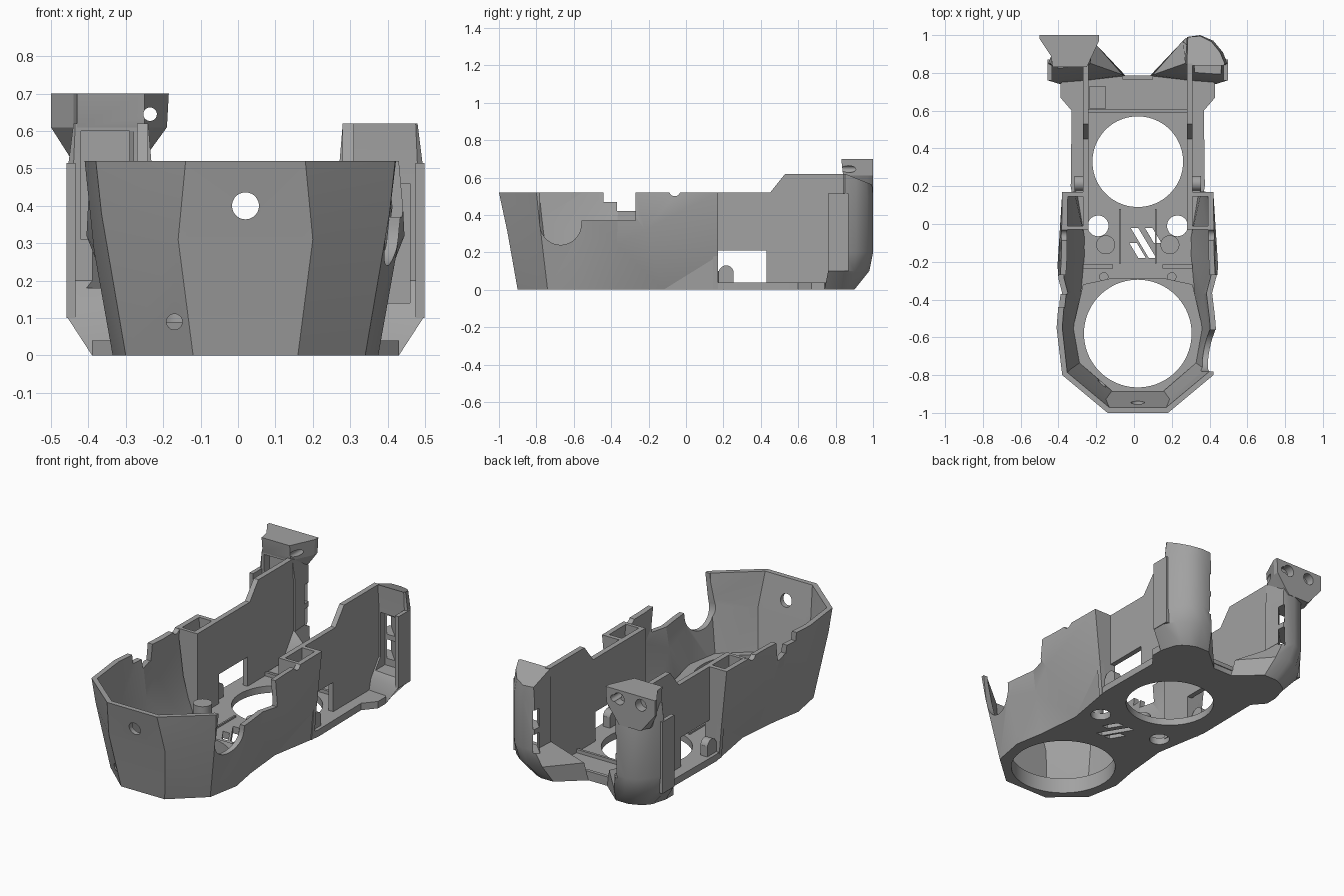
import bpy, bmesh, math
from mathutils import Matrix, Vector

cube = bpy.data.objects.get("Cube")
if cube:
    bpy.data.objects.remove(cube, do_unlink=True)

C = 0.02  # mirror plane of the body
GREY = (0.36, 0.36, 0.36, 1)
mat = bpy.data.materials.new("plain grey")
mat.use_nodes = True
mat.diffuse_color = GREY
mat.node_tree.nodes["Principled BSDF"].inputs["Base Color"].default_value = GREY


def make(name, bm):
    bmesh.ops.recalc_face_normals(bm, faces=bm.faces)
    me = bpy.data.meshes.new(name)
    bm.to_mesh(me)
    bm.free()
    me.materials.append(mat)
    ob = bpy.data.objects.new(name, me)
    bpy.context.collection.objects.link(ob)
    return ob


def loft(name, rings, closed=True):
    """Skin between rings of equal point count; closed rings get end caps."""
    bm = bmesh.new()
    vs = [[bm.verts.new(p) for p in r] for r in rings]
    n = len(vs[0])
    for a, b in zip(vs, vs[1:]):
        for i in range(n if closed else n - 1):
            j = (i + 1) % n
            bm.faces.new((a[i], a[j], b[j], b[i]))
    if closed:
        bm.faces.new(vs[0])
        bm.faces.new(vs[-1])
    return make(name, bm)


def box(name, x0, x1, y0, y1, z0, z1):
    r = [(x0, y0), (x1, y0), (x1, y1), (x0, y1)]
    return loft(name, [[(x, y, z) for x, y in r] for z in (z0, z1)])


def sided(s, x0, x1):
    """Half-widths from the mirror plane to model x."""
    return sorted((C + s * x0, C + s * x1))


def cyl(name, loc, r, depth, axis="Z", seg=48):
    bm = bmesh.new()
    rot = {"Z": Matrix(), "Y": Matrix.Rotation(math.pi / 2, 4, "X"),
           "X": Matrix.Rotation(math.pi / 2, 4, "Y")}[axis]
    bmesh.ops.create_cone(bm, cap_ends=True, segments=seg, radius1=r, radius2=r,
                          depth=depth, matrix=Matrix.Translation(loc) @ rot)
    return make(name, bm)


def apply(ob, mod):
    bpy.context.view_layer.objects.active = ob
    bpy.ops.object.modifier_apply(modifier=mod.name)


def cut(ob, *cutters):
    for c in cutters:
        m = ob.modifiers.new("cut", "BOOLEAN")
        m.operation, m.solver, m.object = "DIFFERENCE", "EXACT", c
        apply(ob, m)
        bpy.data.objects.remove(c, do_unlink=True)


def mirrored(half):
    return [(C - x, y, z) for x, y, z in reversed(half)] + [(C + x, y, z) for x, y, z in half]


def at(points, z):
    return mirrored([(x, y, z) for x, y in points])


# Faceted front bowl wall; the belly points sit at different heights
base = [(.14, -.9), (.32, -.74), (.355, -.55), (.325, -.38), (.30, -.12), (.35, .17)]
belly = [(.18, -.955, .31), (.385, -.785, .38), (.405, -.57, .28), (.375, -.37, .24),
         (.425, -.22, .32), (.365, .17, .18)]
rim = [(.16, -1), (.40, -.8), (.43, -.55), (.415, -.36), (.405, -.18), (.40, .17)]
bowl = loft("bowl_wall", [at(base, 0), mirrored(belly), at(rim, .52)], False)
bm = bmesh.new()
bm.from_mesh(bowl.data)
if sum(f.normal.dot(f.calc_center_median() - Vector((C, -.4, .26))) for f in bm.faces) < 0:
    bmesh.ops.reverse_faces(bm, faces=bm.faces)
bmesh.ops.triangulate(bm, faces=bm.faces, quad_method="SHORT_EDGE")
bm.to_mesh(bowl.data)
bm.free()
m = bowl.modifiers.new("wall", "SOLIDIFY")
m.thickness, m.offset = .03, -1
apply(bowl, m)
cut(bowl,
    box("trim", -1, 1, -2, 1, .52, .7),
    box("trim", -1, 1, -2, 1, -.2, 0),
    cyl("hole", (C, -.95, .40), .036, .3, "Y"),
    cyl("hole", (-.17, -.9, .09), .021, .3, "Y"),
    box("side_gap", .3, .6, -.78, -.56, .35, .6),
    cyl("side_gap", (.45, -.67, .35), .11, .3, "X"),
    box("side_step", .3, .6, -.57, -.27, .37, .6),
    box("left_notch", -.6, -.25, -.44, -.27, .47, .6),
    box("left_notch", -.6, -.25, -.37, -.27, .42, .6))
for s in (-1, 1):
    cut(bowl, cyl("rim_notch", (C + s * .4, -.06, .53), .03, .2, "X"))

# Floor plate with fan openings and vents
half = base[:5] + [(.355, .2), (.35, .6), (.41, .67), (.41, .74), (.36, .8),
                   (.16, .80), (.06, .78)]
floor = loft("floor", [at(half, 0), at(half, .04)])
cut(floor, cyl("opening", (C, -.58, 0), .285, .3, seg=80),
    cyl("opening", (C, .33, 0), .24, .3, seg=80))
for s in (-1, 1):
    cut(floor, cyl("port", (C + s * .21, -.01, 0), .055, .3))
    cut(floor, cyl("screw", (C + s * .18, -.28, .04), .022, .04))
for x, y0, y1 in ((-.055, -.18, -.10), (.0, -.18, -.02), (.075, -.1, -.02)):
    slot = [(x + .03 - (y + .1) * .6 + w, y) for y, w in ((y0, 0), (y0, .04), (y1, .04), (y1, 0))]
    cut(floor, loft("vent", [[(px, py, z) for px, py in slot] for z in (-.1, .1)]))

# Deep collar around the front opening
deck = [(.13, -.89), (.315, -.73), (.345, -.56), (.29, -.32), (.13, -.285)]
collar = loft("front_collar", [at(deck, .03), at(deck, .09)])
cut(collar, cyl("opening", (C, -.58, 0), .285, .4, seg=80))

# Low ridges and lips on the floor
box("rear_ridge", C - .26, C + .26, .59, .605, .03, .06)
box("rear_pad", -.235, -.15, .61, .73, .03, .06)
box("rear_edge", C - .08, C + .08, .765, .785, .03, .055)
for s in (-1, 1):
    a, b = sided(s, .13, .29)
    box("middle_ridge", a, b, -.235, -.215, .03, .075)
    a, b = sided(s, .09, .1)
    box("vent_edge", a, b, -.21, .08, .03, .05)
    cyl("boss", (C + s * .17, -.11, .1), .05, .15)

# Rear side walls, end boxes, clips
wall = [(-.01, .03), (-.01, .52), (.45, .52), (.53, .62), (.85, .62), (.85, .03),
        (.43, .03), (.43, .21), (.17, .21), (.17, .03)]
cap = [(.26, 0), (.35, 0), (.365, .18), (.40, .52), (.26, .52)]
inner = [(.26, .03), (.29, .03), (.35, .25), (.385, .52), (.26, .52)]
for s, side in ((-1, "right"), (1, "left")):
    loft(side + "_rear_wall", [[(C + s * x, y, z) for y, z in wall] for x in (.26, .29)])
    loft(side + "_box_end", [[(C + s * x, y, z) for x, z in cap] for y in (.145, .17)])
    loft(side + "_box_front", [[(C + s * x, y, z) for x, z in inner] for y in (-.03, -.01)])
    a, b = sided(s, .29, .335)
    box(side + "_clip", a, b, .17, .255, .03, .1)
    cyl(side + "_clip_top", ((a + b) / 2, .215, .09), .04, .045, "X")

# Rear corner towers, lofted from the floor to the top
foot = [(.06, .78), (.2, .90), (.28, .90), (.32, .885), (.36, .86), (.385, .83), (.41, .74)]
knee = [(.08, .79), (.23, .96), (.31, .98), (.38, .95), (.44, .9), (.475, .84), (.475, .76)]
shin = [(.25, .85), (.26, .99), (.33, 1.), (.4, .97), (.45, .91), (.475, .85), (.46, .84)]
top = [(.26, .84), (.265, .99), (.33, .995), (.39, .965), (.435, .91), (.46, .85), (.455, .84)]


def tower(s, name):
    rings = [[(x, y, 0) for x, y in foot], [(x, y, .1) for x, y in knee],
             [(x, y, .2) for x, y in shin], [(x, y, .5) for x, y in shin],
             [(x, y, .62 - max(0, y - .85) * .4) for x, y in top]]
    return loft(name, [[(C + s * x, y, z) for x, y, z in r] for r in rings])


towers = []
for s, name, z0, z1 in ((1, "left_tower", .14, .46), (-1, "right_tower", .31, .6)):
    t = tower(s, name)
    towers.append(t)
    a, b = sided(s, .30, .44)
    cut(t, box("pocket", a, b, .7, .89, z0, z1))
    # two narrow slots running diagonally through the tower
    for lo, hi in ((.18, .29), (.32, .43)):
        pts = [(.45, .80), (.40, .80), (.19, 1.02), (.24, 1.02)]
        cut(t, loft("slot", [[(C + s * x, y, z) for x, y in pts] for z in (lo, hi)]))
    a, b = sided(s, .455, .478)
    box(name + "_lip", a, b, .76, .87, .1, .515)

# Mounting head on the right tower, flaring toward the back
head = []
for z, f0, f1, b0, b1, y0 in ((.50, -.26, -.42, -.27, -.41, .88),
                              (.61, -.25, -.43, -.19, -.5, .84),
                              (.70, -.25, -.43, -.185, -.5, .83)):
    head.append([(f0, y0, z), (f1, y0, z), (f1 - .01, y0 + .06, z),
                 (b1, .98, z), (b1, 1, z), (b0, 1, z), (b0, .97, z)])
block = loft("mounting_head", head)
for x in (-.41, -.27):
    cut(block, cyl("socket", (x, 1, .65), .034, .1, "Y"))
cut(block, cyl("cross_hole", (-.235, .9, .645), .018, .4, "Y"))
cut(block, box("pocket", -.42, -.29, .8, .89, .48, .6))

# Smooth round parts, keep facets sharp
for angle, chosen in ((18, [o for o in bpy.context.scene.objects if o not in towers]),
                      (32, towers)):
    for ob in bpy.context.scene.objects:
        ob.select_set(ob.type == "MESH" and ob in chosen)
    bpy.context.view_layer.objects.active = next(o for o in chosen if o.type == "MESH")
    bpy.ops.object.shade_smooth_by_angle(angle=math.radians(angle))
